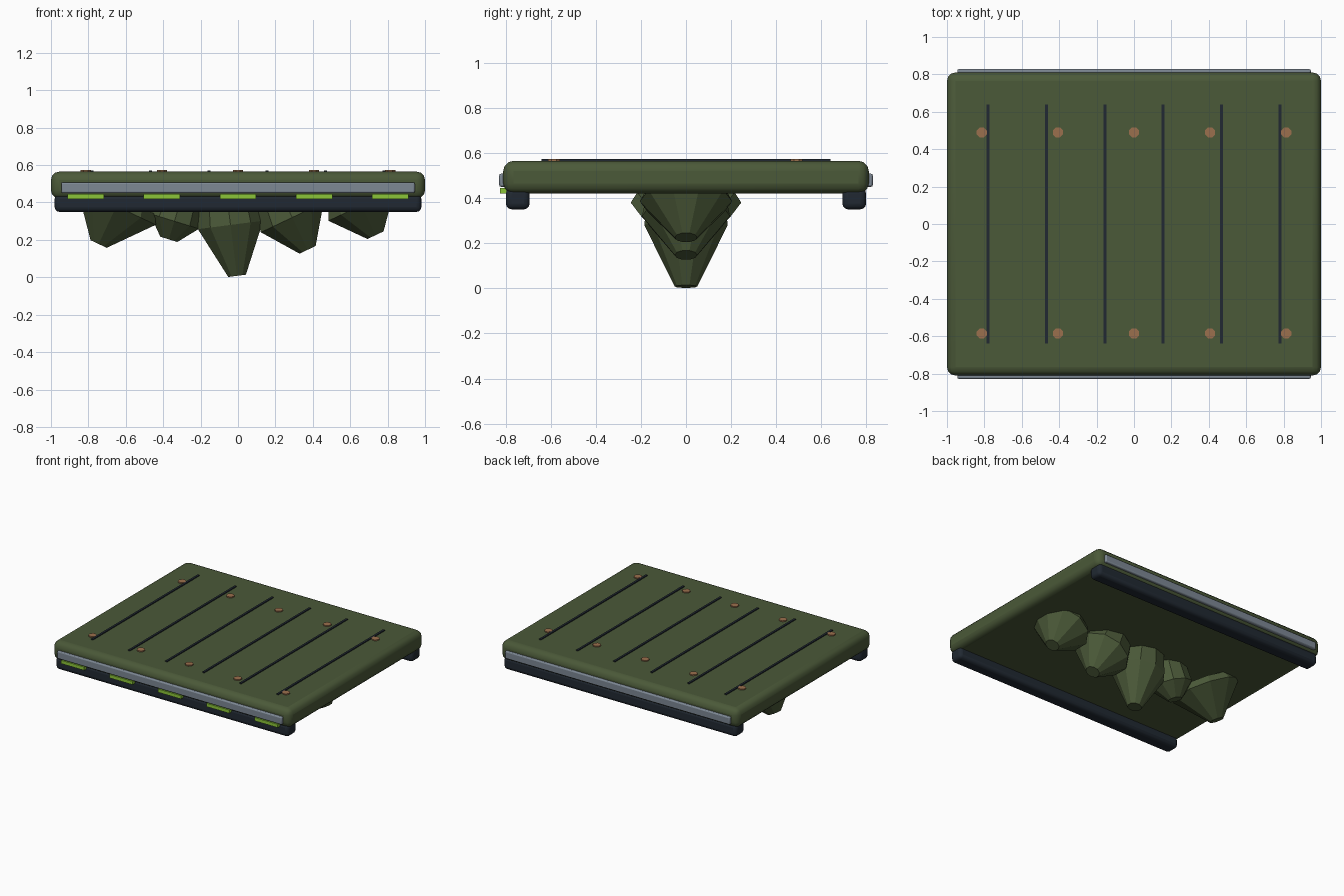
import bpy, bmesh, math
from mathutils import Matrix, Vector

cube = bpy.data.objects.get("Cube")
if cube:
    bpy.data.objects.remove(cube, do_unlink=True)


def material(name, rgb):
    m = bpy.data.materials.new(name)
    m.use_nodes = True
    m.diffuse_color = (*rgb, 1)
    m.node_tree.nodes["Principled BSDF"].inputs["Base Color"].default_value = (*rgb, 1)
    return m


OLIVE = material("olive green", (0.070, 0.100, 0.040))
NAVY = material("dark navy", (0.015, 0.022, 0.032))
GREY = material("steel grey", (0.205, 0.246, 0.296))
LIME = material("lime light", (0.26, 0.56, 0.04))
COPPER = material("copper", (0.33, 0.16, 0.075))


def finish(bm, name, mat, bevel=0.0, segments=3):
    mesh = bpy.data.meshes.new(name)
    bm.to_mesh(mesh)
    bm.free()
    mesh.materials.append(mat)
    obj = bpy.data.objects.new(name, mesh)
    bpy.context.collection.objects.link(obj)
    if bevel:
        mod = obj.modifiers.new("Rounded edges", 'BEVEL')
        mod.width, mod.segments = bevel, segments
        bpy.ops.object.select_all(action='DESELECT')
        obj.select_set(True)
        bpy.context.view_layer.objects.active = obj
        bpy.ops.object.shade_smooth_by_angle(angle=math.radians(35))
    return obj


def box(name, mat, x, y, z, bevel=0.0, segments=3):
    """Box from its (low, high) range on each axis."""
    bm = bmesh.new()
    bmesh.ops.create_cube(bm, size=1)
    for v in bm.verts:
        v.co = Vector([(lo + hi) / 2 + c * (hi - lo)
                       for c, (lo, hi) in zip(v.co, (x, y, z))])
    return finish(bm, name, mat, bevel, segments)


def rock(name, ring, tip, radius, rise, sides=10):
    """Faceted hanging rock: root ring, widest ring and blunt tip along a tilted axis."""
    ring, tip = Vector((ring[0], 0, ring[1])), Vector((tip[0], 0, tip[1]))
    axis = (ring - tip).normalized()
    across = Vector((0, 1, 0)).cross(axis)
    bm = bmesh.new()
    loops = []
    for centre, r in ((tip, 0.05), (ring, radius), (ring + axis * rise, radius * 0.88)):
        loops.append([bm.verts.new(centre
                                   + across * r * math.sin(math.tau * i / sides)
                                   + Vector((0, r * math.cos(math.tau * i / sides), 0)))
                      for i in range(sides)])
    for low, high in zip(loops, loops[1:]):
        for i in range(sides):
            j = (i + 1) % sides
            bm.faces.new((low[i], low[j], high[j], high[i]))
    bm.faces.new(loops[0])
    bm.faces.new(loops[-1])
    bmesh.ops.recalc_face_normals(bm, faces=bm.faces)
    return finish(bm, name, mat=OLIVE)


# Platform deck
box("deck", OLIVE, (-1, 1), (-0.81, 0.81), (0.42, 0.565), 0.045)

# Rails and trim strips on front and back
for side, s in (("front", -1), ("back", 1)):
    rail_y = sorted((s * 0.693, s * 0.798))
    trim_y = sorted((s * 0.79, s * 0.828))
    box(side + "_rail", NAVY, (-0.98, 0.98), rail_y, (0.35, 0.445), 0.025)
    box(side + "_trim", GREY, (-0.945, 0.945), trim_y, (0.45, 0.508), 0.008, 2)

# Lights under the front trim
for k in range(-2, 3):
    x = k * 0.407
    box("front_light", LIME, (x - 0.097, x + 0.097), (-0.824, -0.78), (0.42, 0.445))

# Deck seams
for k in range(6):
    x = (k - 2.5) * 0.312
    box("deck_seam", NAVY, (x - 0.008, x + 0.008), (-0.64, 0.64), (0.555, 0.572))

# Rivets in two rows
for k in range(-2, 3):
    for y in (-0.585, 0.49):
        bm = bmesh.new()
        bmesh.ops.create_cone(bm, cap_ends=True, segments=8, radius1=0.029, radius2=0.029,
                              depth=0.02, matrix=Matrix.Translation((k * 0.407, y, 0.563))
                              @ Matrix.Rotation(math.pi / 8, 4, 'Z'))
        finish(bm, "rivet", COPPER)

# Rocks hanging beneath the deck
rock("centre_rock", (-0.04, 0.28), (-0.005, 0.008), 0.185, 0.18)
rock("right_inner_rock", (-0.34, 0.30), (-0.37, 0.203), 0.145, 0.17)
rock("left_inner_rock", (0.29, 0.32), (0.372, 0.147), 0.195, 0.12)
rock("right_outer_rock", (-0.65, 0.38), (-0.745, 0.178), 0.245, 0.05)
rock("left_outer_rock", (0.66, 0.385), (0.735, 0.225), 0.205, 0.05)
